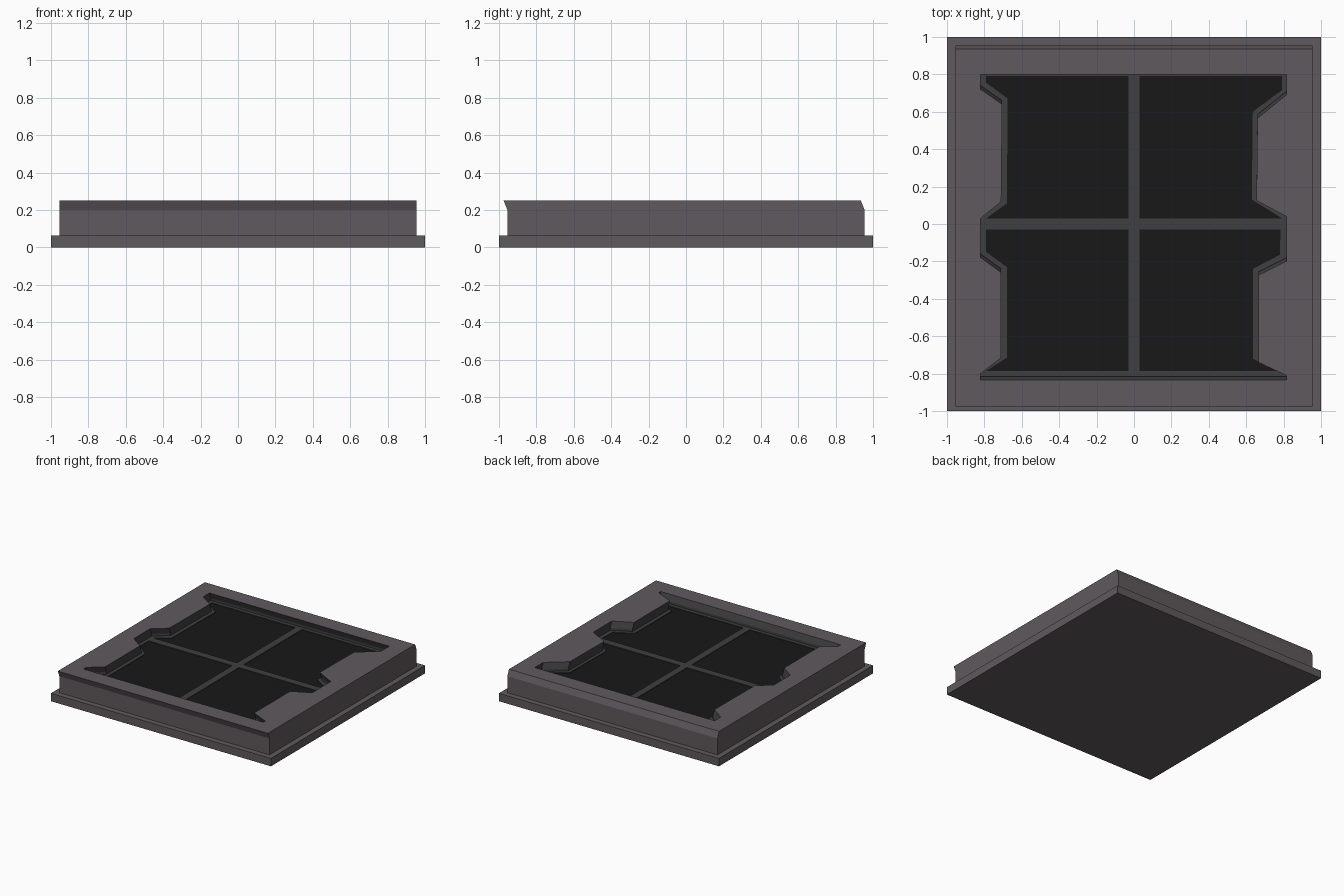
import bpy, bmesh

if "Cube" in bpy.data.objects:
    bpy.data.objects.remove(bpy.data.objects["Cube"])


def material(name, r, g, b):
    m = bpy.data.materials.new(name)
    m.diffuse_color = (r, g, b, 1)
    m.use_nodes = True
    m.node_tree.nodes["Principled BSDF"].inputs["Base Color"].default_value = m.diffuse_color
    return m


SHELL = material("warm_grey", 0.115, 0.101, 0.11)
FRAME = material("dark_grey", 0.05, 0.05, 0.05)
PANEL = material("near_black", 0.009, 0.009, 0.009)
RIM_Z, FLOOR_Z = 0.182, 0.177


def finish(name, bm, *mats):
    mesh = bpy.data.meshes.new(name)
    bmesh.ops.recalc_face_normals(bm, faces=bm.faces)
    bm.to_mesh(mesh)
    bm.free()
    for m in mats:
        mesh.materials.append(m)
    obj = bpy.data.objects.new(name, mesh)
    bpy.context.collection.objects.link(obj)
    return obj


def box(name, x0, x1, y0, y1, z0, z1, mat):
    bm = bmesh.new()
    bmesh.ops.create_cube(bm, size=1)
    for v in bm.verts:
        v.co = (x1 if v.co.x > 0 else x0, y1 if v.co.y > 0 else y0, z1 if v.co.z > 0 else z0)
    return finish(name, bm, mat)


def loop(bm, pts, z, dy=0):
    return [bm.verts.new((x, y + dy, z)) for x, y in pts]


def wall(bm, a, b, mat):
    for i in range(len(a)):
        j = (i + 1) % len(a)
        bm.faces.new((a[i], a[j], b[j], b[i])).material_index = mat


def fill(bm, mat, *loops):
    edges = []
    for l in loops:
        for i in range(len(l)):
            pair = (l[i - 1], l[i])
            edges.append(bm.edges.get(pair) or bm.edges.new(pair))
    res = bmesh.ops.triangle_fill(bm, use_beauty=True, edges=edges, normal=(0, 0, 1))
    for g in res["geom"]:
        if isinstance(g, bmesh.types.BMFace):
            g.material_index = mat


# Plinth
box("base_plate", -1, 1, -1, 1, 0, 0.065, SHELL)

# Outlines: outer body, notched opening, and panel area inside the rim
body = [(-0.955, -0.955), (0.955, -0.955), (0.955, 0.955), (-0.955, 0.955)]
opening = [(-0.82, 0.8), (-0.82, 0.72), (-0.705, 0.64), (-0.71, 0.12), (-0.82, 0.03),
           (-0.82, -0.18), (-0.71, -0.26), (-0.71, -0.715), (-0.82, -0.80), (-0.82, -0.835),
           (0.815, -0.835), (0.815, -0.81), (0.665, -0.74), (0.665, -0.275), (0.815, -0.20),
           (0.815, 0.04), (0.655, 0.125), (0.66, 0.565), (0.815, 0.69), (0.815, 0.8)]
panels = [(-0.79, 0.79), (-0.79, 0.755), (-0.675, 0.67), (-0.68, 0.11), (-0.79, 0.03),
          (-0.79, -0.15), (-0.68, -0.23), (-0.68, -0.715), (-0.79, -0.785),
          (0.77, -0.785), (0.635, -0.72), (0.635, -0.24), (0.78, -0.165),
          (0.785, 0.035), (0.63, 0.13), (0.635, 0.60), (0.79, 0.715), (0.79, 0.79)]

# Upper body with a skewed top band and a shallow recessed floor
bm = bmesh.new()
lower, mid, top = loop(bm, body, 0.065), loop(bm, body, 0.2), loop(bm, body, 0.25, -0.02)
hole_top = loop(bm, opening, 0.25)
hole_mid = loop(bm, opening, 0.2, 0.02)
hole_low = loop(bm, opening, RIM_Z, 0.02)
rim, floor = loop(bm, panels, RIM_Z), loop(bm, panels, FLOOR_Z)
wall(bm, lower, mid, 0)
wall(bm, mid, top, 0)
fill(bm, 0, top, hole_top)
wall(bm, hole_top, hole_mid, 1)
wall(bm, hole_mid, hole_low, 1)
fill(bm, 1, hole_low, rim)
wall(bm, rim, floor, 1)
fill(bm, 2, floor)
bm.faces.new(lower)
finish("upper_frame", bm, SHELL, FRAME, PANEL)

# Crossing bars, set into the floor and flush with the rim
box("bar_lengthwise", -0.03, 0.029, -0.79, 0.795, FLOOR_Z - 0.01, RIM_Z, FRAME)
box("bar_crosswise", -0.80, 0.79, -0.03, 0.03, FLOOR_Z - 0.01, RIM_Z, FRAME)
